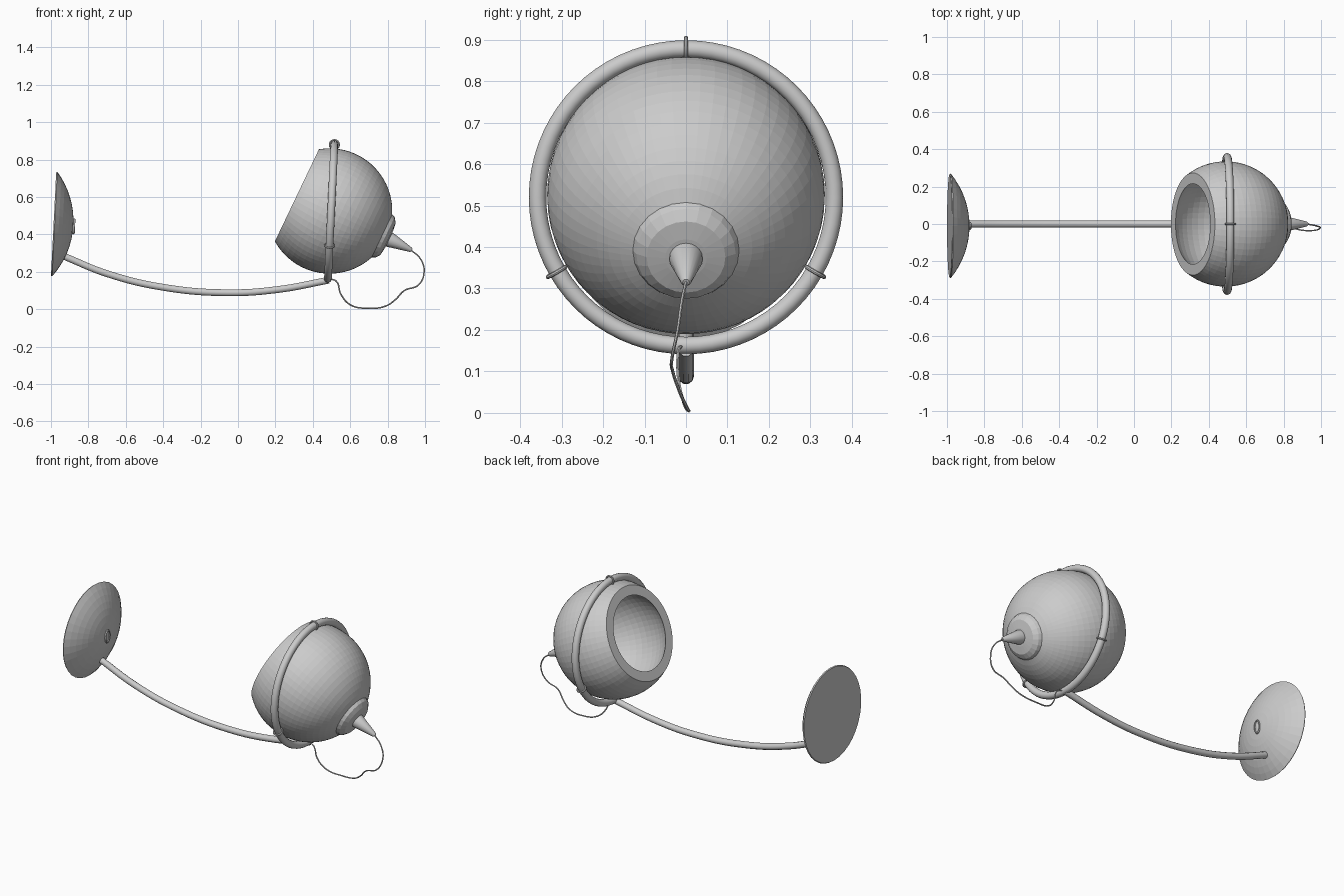
import bpy
import bmesh
from math import sin, cos, pi, radians
from mathutils import Vector, Matrix

if "Cube" in bpy.data.objects:
    bpy.data.objects.remove(bpy.data.objects["Cube"], do_unlink=True)

# Single plain grey material
GREY = (0.6, 0.6, 0.6, 1)
grey = bpy.data.materials.new("plain_grey")
grey.use_nodes = True
grey.diffuse_color = GREY
grey.node_tree.nodes["Principled BSDF"].inputs["Base Color"].default_value = GREY


def frame(origin, axis):
    """Matrix whose local z points along axis."""
    turn = Vector(axis).to_track_quat('Z', 'Y').to_matrix().to_4x4()
    return Matrix.Translation(origin) @ turn


def smooth(obj):
    bpy.ops.object.select_all(action='DESELECT')
    obj.select_set(True)
    bpy.context.view_layer.objects.active = obj
    bpy.ops.object.shade_smooth_by_angle(angle=radians(40))


def lathe(name, profile, origin, axis, sides):
    """Turn a closed (radius, height) profile, pole to pole, about an axis."""
    bm = bmesh.new()
    rings = []
    for r, h in profile:
        count = sides if r > 1e-5 else 1
        rings.append([bm.verts.new((r * cos(2 * pi * i / sides), r * sin(2 * pi * i / sides), h))
                      for i in range(count)])
    for a, b in zip(rings, rings[1:]):
        for i in range(sides):
            j = (i + 1) % sides
            loop = [a[i % len(a)], a[j % len(a)], b[j % len(b)], b[i % len(b)]]
            bm.faces.new(list(dict.fromkeys(loop)))
    bmesh.ops.recalc_face_normals(bm, faces=bm.faces)
    mesh = bpy.data.meshes.new(name)
    bm.to_mesh(mesh)
    bm.free()
    mesh.materials.append(grey)
    obj = bpy.data.objects.new(name, mesh)
    bpy.context.collection.objects.link(obj)
    obj.matrix_world = frame(origin, axis)
    return obj


def tube(name, points, radius, sides=3):
    """Round tube along a smooth path."""
    curve = bpy.data.curves.new(name, 'CURVE')
    curve.dimensions = '3D'
    curve.bevel_depth = radius
    curve.bevel_resolution = sides
    curve.resolution_u = 8
    curve.use_fill_caps = True
    path = curve.splines.new('BEZIER')
    path.bezier_points.add(len(points) - 1)
    for knot, p in zip(path.bezier_points, points):
        knot.co = p
        knot.handle_left_type = knot.handle_right_type = 'AUTO'
    curve.materials.append(grey)
    obj = bpy.data.objects.new(name, curve)
    bpy.context.collection.objects.link(obj)
    bpy.ops.object.select_all(action='DESELECT')
    obj.select_set(True)
    bpy.context.view_layer.objects.active = obj
    bpy.ops.object.convert(target='MESH')
    smooth(obj)
    return obj


def ring(name, matrix, major, minor, around, across):
    bpy.ops.mesh.primitive_torus_add(major_radius=major, minor_radius=minor,
                                     major_segments=around, minor_segments=across)
    obj = bpy.context.object
    obj.name = name
    obj.matrix_world = matrix
    obj.data.materials.append(grey)
    smooth(obj)
    return obj


def arc(radius, start, end, steps):
    return [(radius * sin(radians(start + (end - start) * i / steps)),
             radius * cos(radians(start + (end - start) * i / steps))) for i in range(steps + 1)]


# Hollow globe shade, open on the side facing the wall plate
HEAD = (0.49, 0, 0.525)
AXIS = (0.9, 0, -0.43)
shell = arc(0.335, 0, 125.4, 22) + arc(0.29, 132, 0, 18)
shell[0] = (0, 0.335)
shell[-1] = (0, 0.29)
lathe("globe_shade", shell, HEAD, AXIS, 60)

# Socket cap and tapered cable grip on the closed end
lathe("socket_cap", [(0, 0.29), (0.127, 0.29), (0.13, 0.306), (0.12, 0.328),
                     (0.095, 0.346), (0.05, 0.352), (0, 0.354)], HEAD, AXIS, 24)
grip = lathe("cable_grip", [(0, 0.34), (0.04, 0.34), (0.04, 0.36), (0.013, 0.48),
                            (0.008, 0.487), (0, 0.487)], HEAD, AXIS, 20)
smooth(grip)

# Support hoop around the globe, leaning slightly
hoop = frame((0.498, 0, 0.52), (1, 0, -0.048))
ring("support_hoop", hoop, 0.358, 0.021, 72, 14)

# Three small clips wrapped around the hoop
for i, name in enumerate(("top_clip", "left_clip", "right_clip")):
    angle = radians(90 + 120 * i)
    up = Vector((0.048, 0, 1)).normalized()
    side = Vector((0, 1, 0))
    spot = Vector((0.498, 0, 0.52)) + 0.36 * (cos(angle) * side + sin(angle) * up)
    tangent = cos(angle) * up - sin(angle) * side
    ring(name, frame(spot, tangent), 0.025, 0.005, 16, 8)

# Curved arm from wall plate to hoop
tube("curved_arm", [(-0.935, 0, 0.285), (-0.7, 0, 0.19), (-0.4, 0, 0.117), (-0.05, 0, 0.088),
                    (0.22, 0, 0.106), (0.485, 0, 0.155)], 0.019)

# Domed wall plate
PLATE = (-0.98, -0.01, 0.455)
OUT = (1, 0, -0.05)
dome = [(r, h - 0.342) for r, h in arc(0.442, 0, 39.3, 8)]
dome[0] = (0, 0.1)
lathe("wall_plate", dome + [(0.276, -0.006), (0, -0.006)], PLATE, OUT, 36)

# Oval switch surround and button on the plate
surround = Matrix.Translation((-0.877, -0.01, 0.443))
lean = frame((0, 0, 0), OUT)
oval = Matrix.Diagonal((1, 0.5, 1, 1))
ring("switch_surround", surround @ oval @ lean, 0.037, 0.006, 24, 8)
button = lathe("switch_button", [(0, -0.01), (0.033, -0.01), (0.033, 0), (0, 0.004)],
               (0, 0, 0), OUT, 20)
button.matrix_world = surround @ oval @ lean

# Loose cable from the grip back to the hoop
tube("cable", [(0.925, 0, 0.316), (0.975, -0.01, 0.27), (0.995, -0.02, 0.2), (0.965, -0.034, 0.13),
               (0.89, -0.032, 0.1), (0.84, -0.015, 0.05), (0.79, 0, 0.017), (0.7, 0.007, 0.005),
               (0.6, -0.005, 0.024), (0.55, -0.018, 0.08), (0.525, -0.018, 0.15),
               (0.49, -0.01, 0.162)], 0.004, 1)
